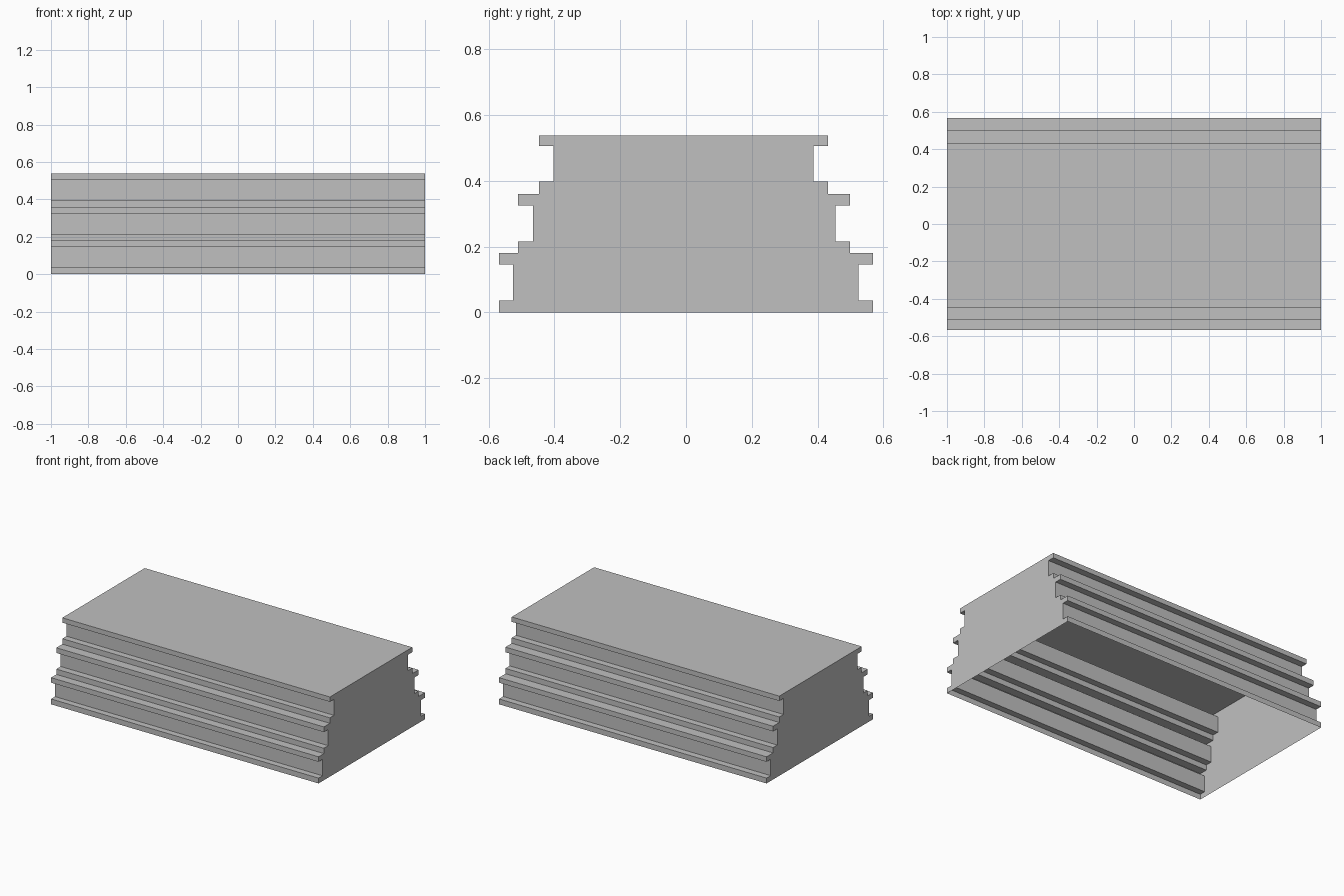
import bpy
import bmesh

if "Cube" in bpy.data.objects:
    bpy.data.objects.remove(bpy.data.objects["Cube"], do_unlink=True)

HALF_LENGTH = 1.0

# Plain grey stone
stone = bpy.data.materials.new("grey_stone")
stone.use_nodes = True
grey = (0.53, 0.53, 0.53, 1.0)
stone.diffuse_color = grey
stone.node_tree.nodes["Principled BSDF"].inputs["Base Color"].default_value = grey

# Each tier: bottom, top of lower ledge, underside of cornice, top
TIERS = [(0.0, 0.036, 0.146, 0.18),
         (0.18, 0.216, 0.325, 0.36),
         (0.36, 0.397, 0.505, 0.538)]
# Ledge and recessed wall depth of each tier
FRONT = [(-0.568, -0.526), (-0.511, -0.465), (-0.447, -0.403)]
BACK = [(0.568, 0.524), (0.499, 0.454), (0.432, 0.387)]


def side_profile(depths):
    """Stepped outline of one long side, from the ground up."""
    points = []
    for (base, ledge, cornice, top), (outer, inner) in zip(TIERS, depths):
        points += [(outer, base), (outer, ledge), (inner, ledge),
                   (inner, cornice), (outer, cornice), (outer, top)]
    return points


# Hollow stepped block, open underneath
outline = side_profile(FRONT) + side_profile(BACK)[::-1]
bm = bmesh.new()
right = [bm.verts.new((-HALF_LENGTH, y, z)) for y, z in outline]
left = [bm.verts.new((HALF_LENGTH, y, z)) for y, z in outline]
for i in range(len(outline) - 1):
    bm.faces.new((right[i], left[i], left[i + 1], right[i + 1]))
bm.faces.new(right)
bm.faces.new(left[::-1])
bm.normal_update()

# Turn the end walls outward
for face in bm.faces:
    if abs(face.normal.x) > 0.9 and face.normal.x * face.calc_center_median().x < 0:
        face.normal_flip()

mesh = bpy.data.meshes.new("stepped_plinth")
bm.to_mesh(mesh)
bm.free()
mesh.materials.append(stone)
plinth = bpy.data.objects.new("stepped_plinth", mesh)
bpy.context.collection.objects.link(plinth)
